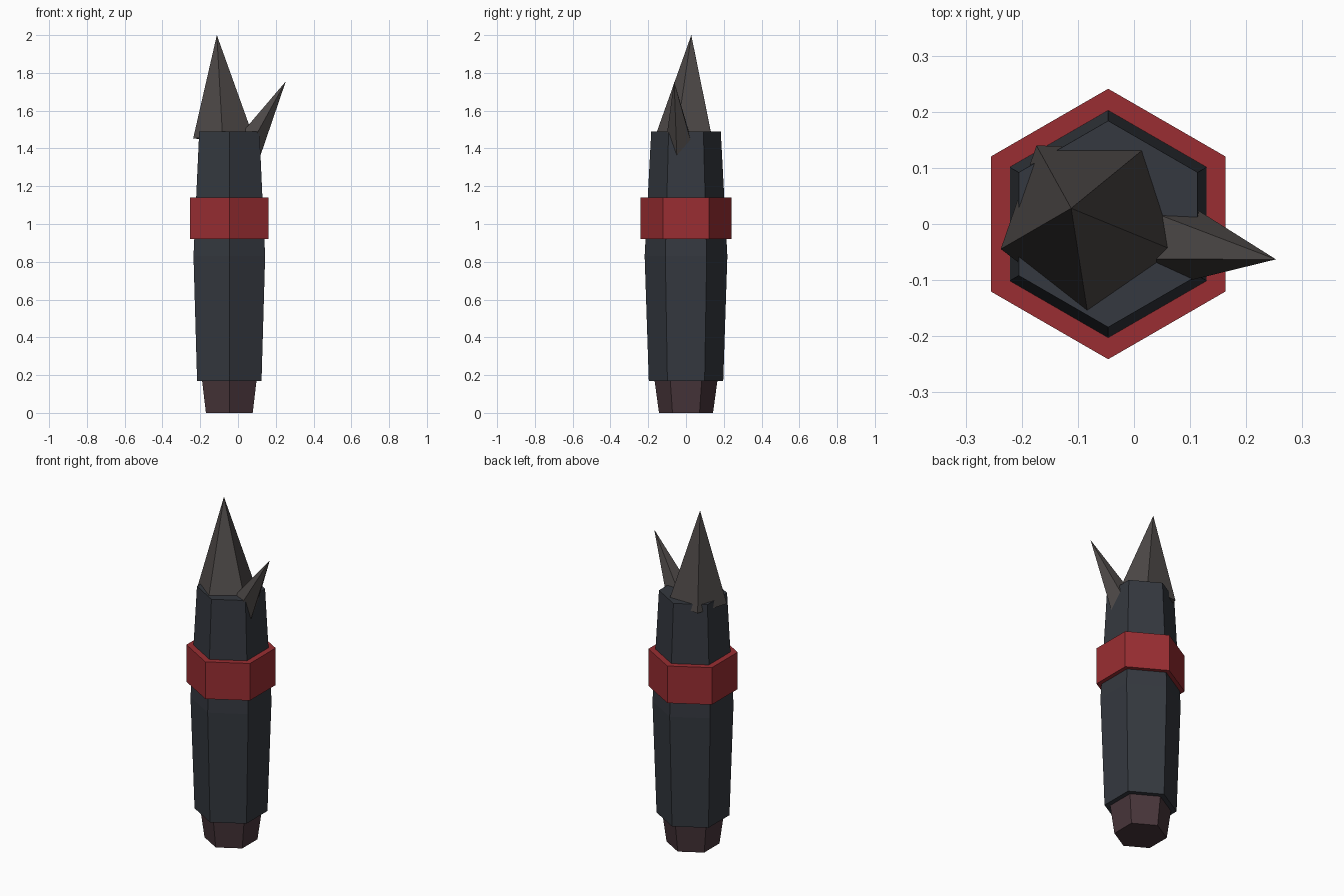
import bpy, bmesh, math
from mathutils import Vector

if "Cube" in bpy.data.objects:
    bpy.data.objects.remove(bpy.data.objects["Cube"])

CX = -0.046  # the grip axis sits slightly left of centre


def material(name, rgb):
    m = bpy.data.materials.new(name)
    m.diffuse_color = (*rgb, 1)
    m.use_nodes = True
    m.node_tree.nodes["Principled BSDF"].inputs["Base Color"].default_value = m.diffuse_color
    return m


def finish(name, bm, mat):
    bmesh.ops.recalc_face_normals(bm, faces=bm.faces)
    me = bpy.data.meshes.new(name)
    bm.to_mesh(me)
    bm.free()
    me.materials.append(mat)
    ob = bpy.data.objects.new(name, me)
    bpy.context.collection.objects.link(ob)
    return ob


def hex_column(name, profile, mat):
    """Six-sided column from (radius, z) pairs, a corner pointing to +y."""
    bm = bmesh.new()
    rings = []
    for r, z in profile:
        angles = [math.radians(90 + 60 * i) for i in range(6)]
        rings.append([bm.verts.new((CX + r * math.cos(a), r * math.sin(a), z))
                      for a in angles])
    for lo, hi in zip(rings, rings[1:]):
        for i in range(6):
            j = (i + 1) % 6
            bm.faces.new((lo[i], lo[j], hi[j], hi[i]))
    bm.faces.new(rings[0][::-1])
    bm.faces.new(rings[-1])
    return finish(name, bm, mat)


def spike(name, apex, base, radius, first, mat):
    """Leaning five-sided cone; first = direction of one base corner."""
    apex, base = Vector(apex), Vector(base)
    axis = (apex - base).normalized()
    u = Vector(first)
    u = (u - axis * u.dot(axis)).normalized()
    v = axis.cross(u)
    bm = bmesh.new()
    tip = bm.verts.new(apex)
    ring = []
    for i in range(5):
        a = math.tau * i / 5
        ring.append(bm.verts.new(base + radius * (u * math.cos(a) + v * math.sin(a))))
    for i in range(5):
        bm.faces.new((ring[i], ring[(i + 1) % 5], tip))
    bm.faces.new(ring[::-1])
    return finish(name, bm, mat)


dark = material("dark_slate", (0.035, 0.040, 0.050))
red = material("red_band", (0.32, 0.027, 0.032))
maroon = material("dull_maroon", (0.065, 0.036, 0.043))
stone = material("grey_brown", (0.075, 0.066, 0.064))

# grip: foot, main body and collar band
hex_column("foot", [(0.143, 0), (0.169, 0.19)], maroon)
hex_column("body", [(0.197, 0.17), (0.219, 0.83), (0.184, 1.49)], dark)
hex_column("band", [(0.241, 0.92), (0.241, 1.14)], red)

# broken shards at the top
a = math.radians(53)
spike("tall_shard", (-0.112, 0.028, 2.0), (-0.079, 0.004, 1.46), 0.166,
      (math.cos(a), math.sin(a), 0), stone)
spike("side_shard", (0.253, -0.063, 1.755), (0.048, -0.03, 1.40), 0.083,
      (0.072, -0.019, -0.04), stone)
